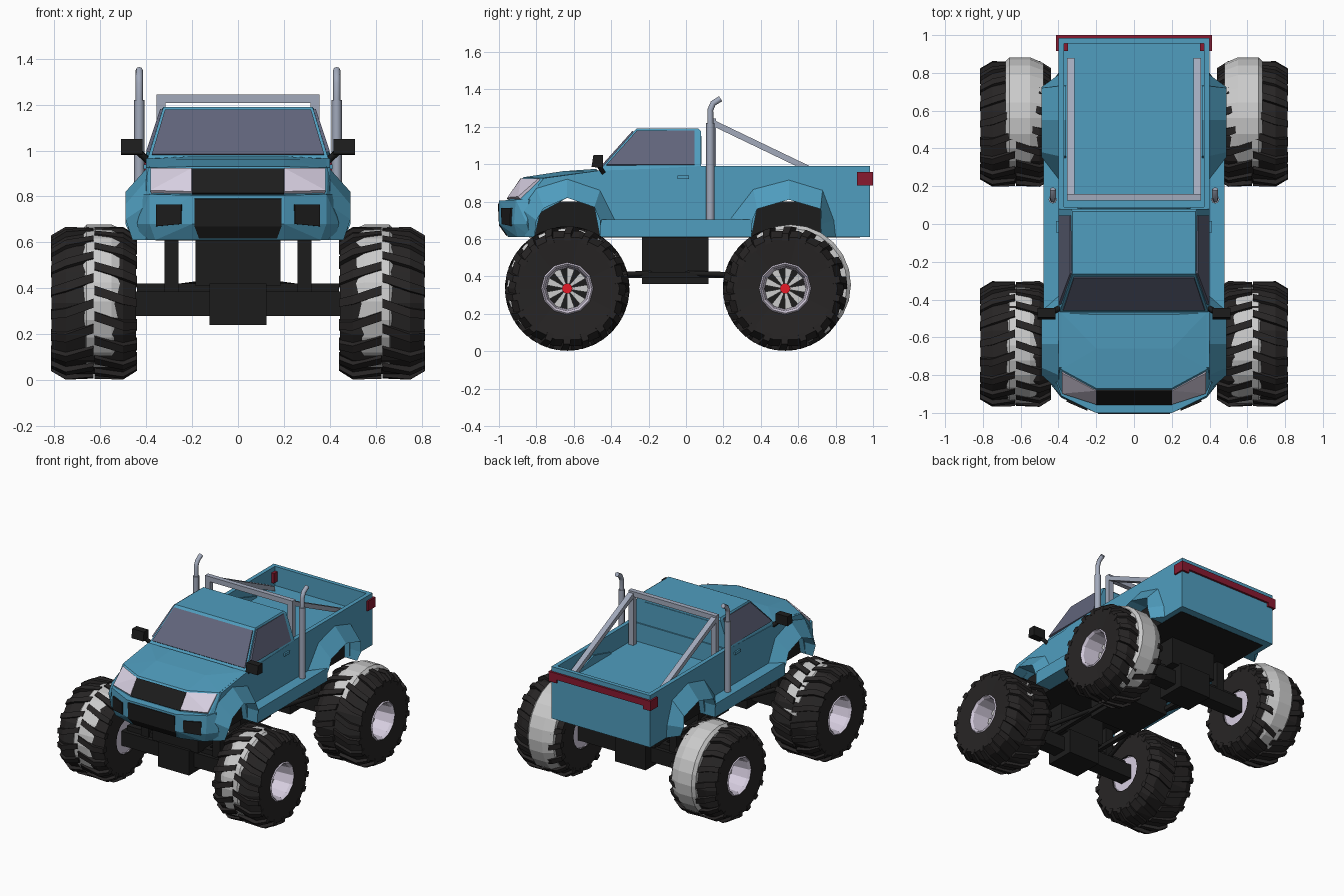
import bpy, bmesh
from math import sin, cos, pi
from mathutils import Vector

if "Cube" in bpy.data.objects:
    bpy.data.objects.remove(bpy.data.objects["Cube"])

COL = dict(blue=(.08, .34, .52), black=(.012, .012, .012), tire=(.02, .018, .018),
           glass=(.12, .13, .2), lamp=(.68, .62, .75), steel=(.36, .4, .5),
           red=(.25, .01, .03), hub=(.8, .01, .02), bare=(.65, .65, .65))
MATS = {}
for k, c in COL.items():
    MATS[k] = bpy.data.materials.new(k)
    MATS[k].diffuse_color = (*c, 1)


def finish(name, bm, col):
    bmesh.ops.recalc_face_normals(bm, faces=bm.faces[:])
    me = bpy.data.meshes.new(name)
    bm.to_mesh(me)
    bm.free()
    me.materials.append(MATS[col])
    ob = bpy.data.objects.new(name, me)
    bpy.context.collection.objects.link(ob)
    return ob


def hull(name, pts, col, mirror=True):
    bm = bmesh.new()
    for p in pts:
        bm.verts.new(p)
        if mirror:
            bm.verts.new((-p[0], p[1], p[2]))
    r = bmesh.ops.convex_hull(bm, input=bm.verts[:])
    junk = [v for v in bm.verts if not v.link_faces]
    bmesh.ops.delete(bm, geom=junk, context='VERTS')
    bmesh.ops.dissolve_limit(bm, angle_limit=.01, verts=bm.verts[:], edges=bm.edges[:])
    return finish(name, bm, col)


def box(name, x, y, z, col):
    return hull(name, [(a, b, c) for a in x for b in y for c in z], col, False)


def loft(bm, rings, closed=False):
    R = [[bm.verts.new(p) for p in r] for r in rings]
    n = len(R[0])
    for i in range(len(R) if closed else len(R) - 1):
        a, b = R[i], R[(i + 1) % len(R)]
        for j in range(n):
            bm.faces.new((a[j], a[(j + 1) % n], b[(j + 1) % n], b[j]))
    if not closed:
        bm.faces.new(R[0])
        bm.faces.new(R[-1])


def extrude(name, prof, w, col):
    bm = bmesh.new()
    loft(bm, [[(x, y, z) for y, z in prof] for x in (-w, w)])
    return finish(name, bm, col)


def panel(name, pts, col, t=.008):
    """thin slab straddling a flat face"""
    p = [Vector(q) for q in pts]
    n = (p[1] - p[0]).cross(p[2] - p[0]).normalized() * t
    return hull(name, [q + n for q in p] + [q - n for q in p], col, False)


def revolve(name, prof, s, cy, cz, n, col):
    bm = bmesh.new()
    loft(bm, [[(s * x, cy + r * cos(a), cz + r * sin(a)) for x, r in prof]
              for a in (2 * pi * i / n for i in range(n))], True)
    return finish(name, bm, col)


def pipe(name, path, r, col, res=2):
    cu = bpy.data.curves.new(name, 'CURVE')
    cu.dimensions, cu.bevel_depth, cu.bevel_resolution, cu.use_fill_caps = '3D', r, res, True
    sp = cu.splines.new('POLY')
    sp.points.add(len(path) - 1)
    for p, q in zip(sp.points, path):
        p.co = (*q, 1)
    cu.materials.append(MATS[col])
    ob = bpy.data.objects.new(name, cu)
    bpy.context.collection.objects.link(ob)


# Main body with wheel arches, bed floor and cab base
extrude("body", [(-.85, .61), (-.81, .61), (-.78, .74), (-.635, .82), (-.49, .77), (-.46, .61),
                 (.35, .61), (.38, .76), (.55, .81), (.72, .76), (.72, .61), (.985, .61),
                 (.985, .85), (.09, .85), (.09, .985), (-.47, .965), (-.76, .925), (-.85, .81)], .40, 'blue')
box("bed_tailgate", (-.40, .40), (.955, .985), (.84, .99), 'blue')
for s in (1, -1):
    box("bed_side", sorted((s * .37, s * .40)), (.07, .985), (.84, .99), 'blue')
    box("tail_light", sorted((s * .35, s * .412)), (.915, 1), (.885, .957), 'red')
box("tail_light_band", (-.41, .41), (.965, 1), (.91, .957), 'red')

# Nose, hood and cab
hull("bumper", [(.2, -.95, .61), (.36, -.90, .61), (.42, -.83, .61), (.2, -1, .68), (.385, -.92, .68),
                (.44, -.85, .68), (.2, -1, .805), (.385, -.91, .81), (.41, -.84, .81),
                (.40, -.81, .61), (.40, -.81, .81)], 'blue')
hull("nose", [(.2, -.955, .80), (.385, -.895, .80), (.40, -.86, .80), (.2, -.87, .93),
              (.385, -.77, .925), (.40, -.75, .92), (.40, -.70, .80)], 'blue')
hull("hood", [(.2, -.87, .93), (.385, -.77, .925), (.385, -.47, .965), (.2, -.48, .975),
              (.2, -.66, .962), (.385, -.47, .90), (.2, -.85, .90)], 'blue')
hull("cab", [(.395, -.47, .96), (.40, .08, .96), (.40, .08, .99), (.325, -.265, 1.19),
             (.325, .065, 1.19), (.335, .08, 1.175)], 'blue')
panel("windshield", [(-.375, -.453, .98), (.375, -.453, .98), (.318, -.28, 1.173), (-.318, -.28, 1.173)], 'glass')
panel("rear_window", [(-.3, .08, 1.0), (.3, .08, 1.0), (.28, .08, 1.15), (-.28, .08, 1.15)], 'blue', .004)
panel("upper_grille", [(-.2, -.95, .81), (.2, -.95, .81), (.2, -.878, .917), (-.2, -.878, .917)], 'black', .01)
panel("lower_grille", [(-.19, -1, .79), (.19, -1, .79), (.19, -.994, .67), (-.19, -.994, .67)], 'black', .006)
panel("lower_grille_lip", [(-.19, -.994, .675), (.19, -.994, .675), (.17, -.956, .62), (-.17, -.956, .62)], 'black', .006)
for s in (1, -1):
    panel("headlight", [(s * .2, -.95, .815), (s * .38, -.892, .82), (s * .38, -.782, .917), (s * .2, -.877, .917)], 'lamp', .009)
    panel("fog_light", [(s * .245, -.98, .68), (s * .355, -.933, .67), (s * .355, -.932, .765), (s * .245, -.981, .765)], 'black')
    panel("side_window", [(s * .392, -.425, .995), (s * .392, .045, .995), (s * .331, .045, 1.178), (s * .331, -.262, 1.178)], 'glass')
    box("door_handle", sorted((s * .39, s * .412)), (-.045, .015), (.92, .94), 'blue')
    hull("mirror", [(s * x, y, z) for x in (.415, .51) for y, z in
                    ((-.505, .985), (-.445, .98), (-.445, 1.05), (-.495, 1.05))], 'black', False)
    pipe("mirror_arm", [(s * .385, -.44, .95), (s * .44, -.47, 1.0)], .016, 'black', 0)

    # Rocker and flared fenders
    box("rocker", sorted((s * .38, s * .48)), (-.46, .35), (.61, .705), 'blue')
    flares = [
        [(-.86, .61, -.81, .61), (-.88, .76, -.80, .70), (-.80, .87, -.76, .765), (-.635, .92, -.635, .82),
         (-.46, .86, -.49, .77), (-.38, .70, -.46, .70), (-.38, .61, -.46, .61)],
        [(.24, .61, .35, .61), (.24, .71, .355, .70), (.36, .865, .38, .76), (.55, .915, .55, .81),
         (.73, .86, .72, .76), (.79, .70, .725, .68), (.80, .61, .72, .61)]]
    for name, pairs in zip(("front_fender", "rear_fender"), flares):
        bm = bmesh.new()
        loft(bm, [[(s * .36, a, b), (s * .40, a, b), (s * (.46 if d < .65 else .49), c, d), (s * .36, c, d)]
                  for a, b, c, d in pairs])
        finish(name, bm, 'blue')

    # Exhaust stack
    pipe("exhaust_stack", [(s * .43, .13, .70), (s * .43, .13, 1.22)], .022, 'steel')
    pipe("exhaust_tip", [(s * .43, .13, 1.21), (s * .43, .13, 1.29), (s * .43, .145, 1.325), (s * .43, .185, 1.35)], .016, 'steel')
    # Roll bar legs and braces
    box("roll_bar_leg", sorted((s * .315, s * .355)), (.125, .16), (.85, 1.24), 'steel')
    hull("roll_bar_brace", [(s * x, y, z) for x in (.315, .355) for y, z in
                            ((.13, 1.21), (.13, 1.245), (.88, .885), (.88, .85))], 'steel', False)
box("roll_bar_top", (-.355, .355), (.125, .16), (1.208, 1.245), 'steel')

# Chassis
box("underbody", (-.36, .36), (-.84, .93), (.608, .80), 'black')
box("gearbox", (-.185, .185), (-.235, .12), (.36, .61), 'black')
for y in (-.635, .535):
    box("axle", (-.47, .47), (y - .05, y + .05), (.28, .385), 'black')
    box("axle_link", (-.44, .44), (y - .02, y + .02), (.385, .42), 'black')
    box("differential", (-.125, .125), (y - .11, y + .11), (.24, .42), 'black')
    box("axle_mount", (-.185, .185), (y - .09, y + .09), (.41, .62), 'black')
    for s in (1, -1):
        box("shock", sorted((s * .26, s * .32)), (y - .03, y + .03), (.36, .62), 'black')
for s in (1, -1):
    box("link_rod", sorted((s * .17, s * .2)), (-.635, .535), (.39, .42), 'black')
    pipe("trailing_arm", [(s * .3, -.62, .4), (s * .15, -.1, .42), (s * .3, .52, .4)], .016, 'black', 1)


# Wheels: tire, slanted lugs, bare inner band, spoked rim
def wheel(s, cy, cz, band):
    revolve("tire", [(.80, .13), (.812, .28), (.75, .316), (.50, .316), (.445, .28), (.45, .13)], s, cy, cz, 14, 'tire')
    bm = bmesh.new()
    N = 18
    for k in range(N):
        for side, off in ((((.63, .33, 0), (.75, .333, .13), (.814, .296, .17)), 0),
                          (((.625, .33, 0), (.50, .333, .13), (.44, .296, .17)), .5)):
            rings = []
            for x, r, da in side:
                a = 2 * pi * (k + off) / N + da
                rings.append([(s * x, cy + q * cos(b), cz + q * sin(b)) for q, b in
                              ((r, a - .06), (r, a + .06), (r - .04, a + .07), (r - .04, a - .07))])
            loft(bm, rings)
    finish("tire_lugs", bm, 'tire')
    by, bz, br = band
    revolve("tire_inner_band", [(.68, br - .02), (.66, br), (.55, br), (.48, br - .03), (.48, .2), (.68, .2)], s, by, bz, 24, 'bare')
    revolve("rim", [(.808, .132), (.79, .12), (.66, .11), (.47, .12), (.455, .14), (.80, .14)], s, cy, cz, 12, 'lamp')
    revolve("rim_back", [(.64, .001), (.64, .12), (.63, .12), (.63, .001)], s, cy, cz, 12, 'black')
    revolve("rim_inner_plate", [(.475, .001), (.475, .13), (.465, .13), (.465, .001)], s, cy, cz, 12, 'lamp')
    revolve("hub", [(.68, .001), (.68, .028), (.63, .028), (.63, .001)], s, cy, cz, 10, 'hub')
    bm = bmesh.new()
    for k in range(9):
        a = 2 * pi * k / 9
        loft(bm, [[(s * x, cy + r * cos(a) - w * sin(a), cz + r * sin(a) + w * cos(a))
                   for x, w in ((.67, -h), (.67, h), (.635, h), (.635, -h))]
                  for r, h in ((.02, .006), (.118, .022))])
    finish("spokes", bm, 'bare')


for s in (1, -1):
    wheel(s, -.635, .335, (-.642, .343, .315))
    wheel(s, .53, .335, (.56, .355, .322))

for m in bpy.data.materials:
    if m.users and not m.is_grease_pencil:
        m.use_nodes = True
        m.node_tree.nodes["Principled BSDF"].inputs["Base Color"].default_value = m.diffuse_color
